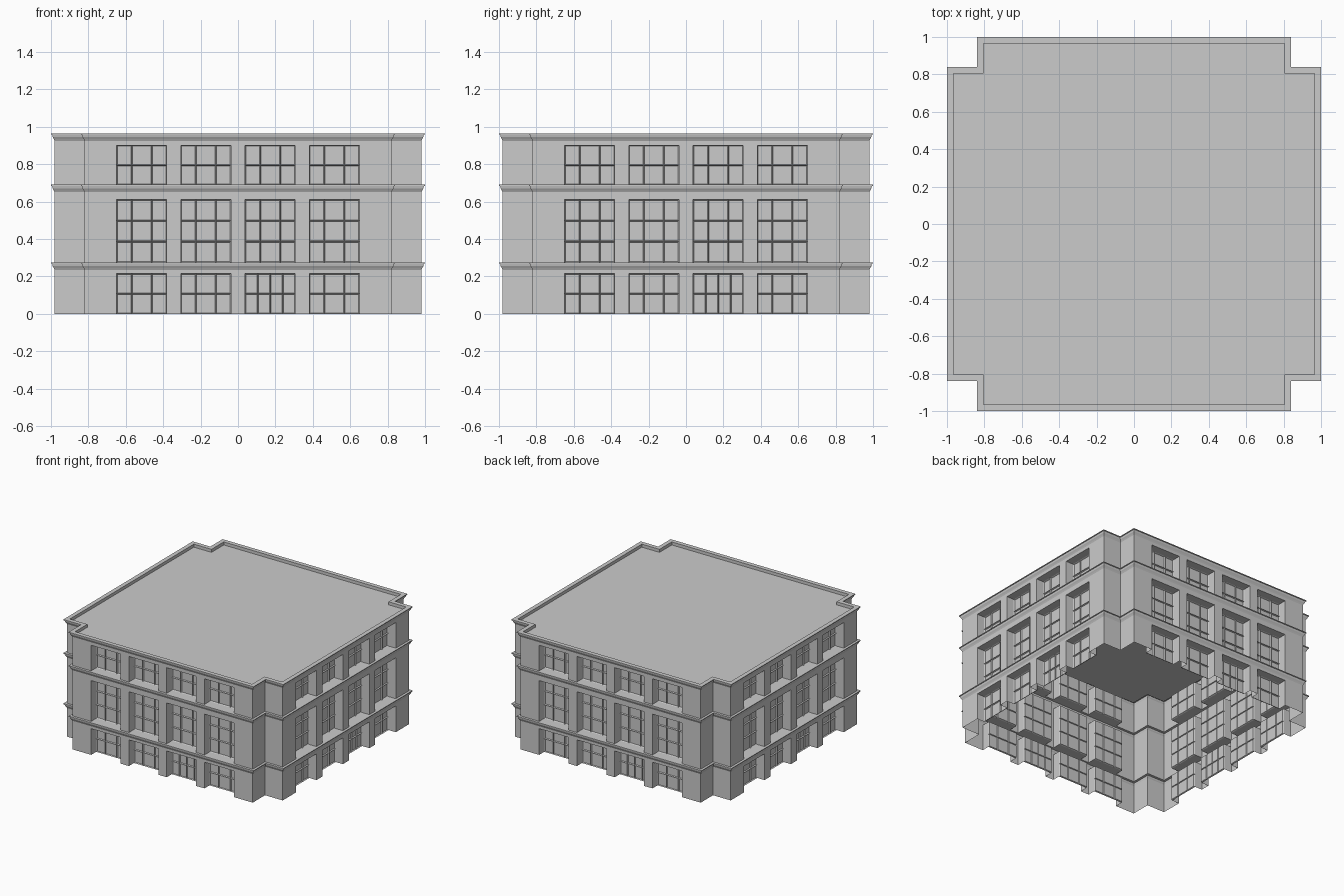
import bpy, bmesh
from math import pi
from mathutils import Vector, Matrix

cube = bpy.data.objects.get("Cube")
if cube:
    bpy.data.objects.remove(cube)

GREY = (0.6, 0.6, 0.6, 1)
stone = bpy.data.materials.new("grey stone")
stone.use_nodes = True
stone.diffuse_color = GREY
stone.node_tree.nodes["Principled BSDF"].inputs["Base Color"].default_value = GREY

ARM, REACH = 0.82, 0.98          # half width of each face, distance to the face
RECESS = 0.065                   # depth of the window bays
BAY_W = 0.267
BAYS = [-0.515, -0.172, 0.172, 0.515]
# wall bottom, wall top, window bottom, window top, pane rows
STOREYS = [(0, 0.235, 0, 0.215, 2),
           (0.275, 0.65, 0.275, 0.61, 3),
           (0.69, 0.925, 0.69, 0.90, 2)]


def quad(bm, corner, u, v):
    """Rectangle from a corner and two edge vectors; it faces u cross v."""
    c, u, v = Vector(corner), Vector(u), Vector(v)
    return bm.faces.new([bm.verts.new(p) for p in (c, c + u, c + u + v, c + v)])


def outline(d):
    """One quarter of the cross-shaped plan, pushed outward by d."""
    a, b = ARM + d, REACH + d
    return [(-a, -b), (a, -b), (a, -a), (b, -a)]


def sweep(bm, profile):
    """Carry a profile of (offset, height) points along the quarter outline."""
    rings = [[bm.verts.new((x, y, z)) for x, y in outline(d)] for d, z in profile]
    for low, high in zip(rings, rings[1:]):
        for i in range(3):
            bm.faces.new((low[i], low[i + 1], high[i + 1], high[i]))


def finish(name, bm, spin=True):
    """Repeat the quarter around the centre and make the object."""
    if spin:
        quarter = bm.verts[:] + bm.edges[:] + bm.faces[:]
        for k in (1, 2, 3):
            copy = bmesh.ops.duplicate(bm, geom=quarter)["geom"]
            verts = [g for g in copy if isinstance(g, bmesh.types.BMVert)]
            bmesh.ops.rotate(bm, verts=verts, cent=(0, 0, 0),
                             matrix=Matrix.Rotation(k * pi / 2, 3, 'Z'))
    bmesh.ops.remove_doubles(bm, verts=bm.verts[:], dist=0.0005)
    mesh = bpy.data.meshes.new(name)
    bm.to_mesh(mesh)
    bm.free()
    mesh.materials.append(stone)
    obj = bpy.data.objects.new(name, mesh)
    bpy.context.collection.objects.link(obj)
    return obj


# Walls with window openings and their reveals
walls = bmesh.new()
for z0, z1, w0, w1, rows in STOREYS:
    h = w1 - w0
    edges = [-ARM] + [c + s * BAY_W / 2 for c in BAYS for s in (-1, 1)] + [ARM]
    for i, (xa, xb) in enumerate(zip(edges, edges[1:])):
        width = xb - xa
        if i % 2 == 0:                               # pier
            quad(walls, (xa, -REACH, z0), (width, 0, 0), (0, 0, z1 - z0))
            continue
        back = RECESS - REACH
        quad(walls, (xa, -REACH, w1), (width, 0, 0), (0, 0, z1 - w1))
        quad(walls, (xa, -REACH, w0), (0, RECESS, 0), (0, 0, h))
        quad(walls, (xb, back, w0), (0, -RECESS, 0), (0, 0, h))
        quad(walls, (xa, back, w1), (width, 0, 0), (0, -RECESS, 0))
        if w0 > 0:                                   # sill
            quad(walls, (xa, -REACH, w0), (width, 0, 0), (0, RECESS, 0))
    # Notched corner
    quad(walls, (ARM, -REACH, z0), (0, REACH - ARM, 0), (0, 0, z1 - z0))
    quad(walls, (ARM, -ARM, z0), (REACH - ARM, 0, 0), (0, 0, z1 - z0))
finish("walls", walls)

# Glazing: a grid of panes, each sunk behind its bars
windows = bmesh.new()
doors = bmesh.new()
for z0, z1, w0, w1, rows in STOREYS:
    for i, centre in enumerate(BAYS):
        is_door = w0 == 0 and i == 2
        bm = doors if is_door else windows
        cuts = [-0.5, -0.25, 0, 0.25, 0.5] if is_door else [-0.5, -0.2, 0.2, 0.5]
        step = (w1 - w0) / rows
        for xa, xb in zip(cuts, cuts[1:]):
            for r in range(rows):
                quad(bm, (centre + xa * BAY_W, RECESS - REACH, w0 + r * step),
                     ((xb - xa) * BAY_W, 0, 0), (0, 0, step))
for name, bm in (("windows", windows), ("entrance_doors", doors)):
    bmesh.ops.remove_doubles(bm, verts=bm.verts[:], dist=0.0005)
    bmesh.ops.inset_individual(bm, faces=bm.faces[:], thickness=0.006, depth=-0.01)
    finish(name, bm)

# Cornices: a cove below a thin lip
COVE = [(0, -0.04), (0.005, -0.03), (0.011, -0.02), (0.014, -0.006),
        (0.02, -0.006), (0.02, 0)]
for name, top, inner in (("lower_cornice", 0.275, [(0, 0)]),
                         ("middle_cornice", 0.69, [(0, 0)]),
                         ("roof_cornice", 0.965, [(-0.015, 0), (-0.015, -0.025)])):
    bm = bmesh.new()
    sweep(bm, [(d, top + z) for d, z in COVE + inner])
    finish(name, bm)

# Flat roof inside the parapet
roof = bmesh.new()
corners = []
for k in range(4):
    turn = Matrix.Rotation(k * pi / 2, 3, 'Z')
    corners += [roof.verts.new(turn @ Vector((x, y, 0.94))) for x, y in outline(-0.015)[:3]]
roof.faces.new(corners)
finish("roof", roof, spin=False)
